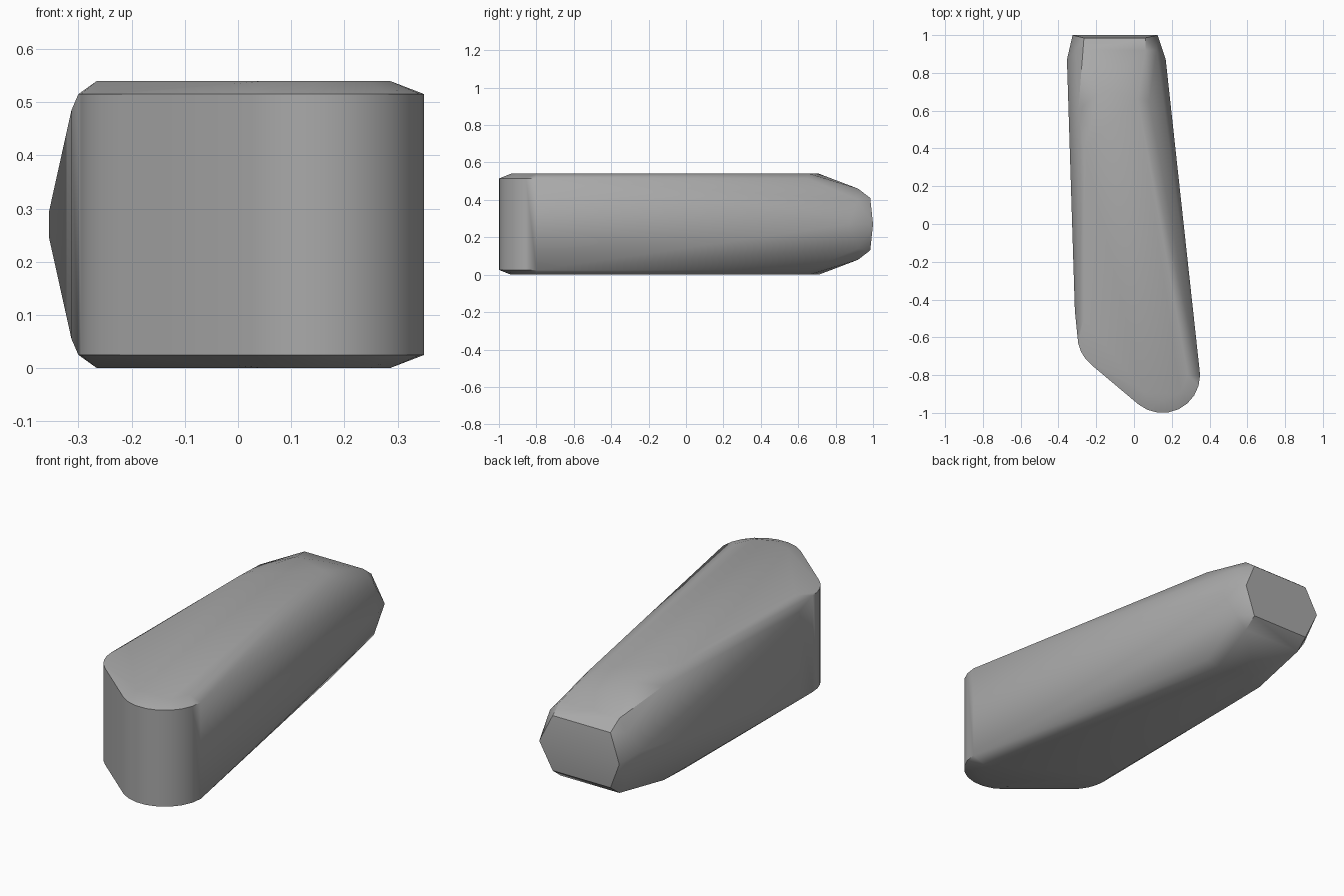
import bpy
import bmesh
from math import cos, sin, radians

default_cube = bpy.data.objects.get("Cube")
if default_cube:
    bpy.data.objects.remove(default_cube, do_unlink=True)

MID_HEIGHT = 0.27


def make_material(name, color):
    material = bpy.data.materials.new(name)
    material.use_nodes = True
    material.diffuse_color = color
    material.node_tree.nodes["Principled BSDF"].inputs["Base Color"].default_value = color
    return material


def arc(cx, cy, radius, start, end, steps, height):
    """Points along a horizontal arc, at a height above the middle plane."""
    points = []
    for i in range(steps + 1):
        angle = radians(start + (end - start) * i / steps)
        points.append((cx + radius * cos(angle), cy + radius * sin(angle), height))
    return points


def mirrored_hull(name, upper_points, material):
    """Convex solid whose lower half mirrors the upper half."""
    bm = bmesh.new()
    for x, y, height in upper_points:
        for side in ((1, -1) if height else (1,)):
            bm.verts.new((x, y, MID_HEIGHT + side * height))
    result = bmesh.ops.convex_hull(bm, input=bm.verts[:])
    unused = set(result["geom_interior"] + result["geom_unused"])
    bmesh.ops.delete(bm, geom=[v for v in unused if isinstance(v, bmesh.types.BMVert)],
                     context="VERTS")
    bmesh.ops.dissolve_limit(bm, angle_limit=radians(0.5), verts=bm.verts[:], edges=bm.edges[:])
    bmesh.ops.recalc_face_normals(bm, faces=bm.faces[:])
    mesh = bpy.data.meshes.new(name)
    bm.to_mesh(mesh)
    bm.free()
    mesh.materials.append(material)
    obj = bpy.data.objects.new(name, mesh)
    bpy.context.collection.objects.link(obj)
    return obj


# Rounded front wall, with a wide tip and a smaller side corner
rim = 0.245
front_wall = arc(0.15, -0.8, 0.2, 0, -129, 8, rim) + arc(-0.1, -0.59, 0.2, 231, 180, 4, rim)

# Flat top, inset from the wall by a shallow bevel
flat_top = arc(0.15, -0.8, 0.135, 0, -135, 3, MID_HEIGHT) + [
    (-0.265, -0.5, MID_HEIGHT), (-0.265, 0.4, MID_HEIGHT),
    (-0.17, 0.71, MID_HEIGHT), (0.02, 0.66, MID_HEIGHT)]

# Long side shoulders
shoulders = [(-0.313, -0.46, 0.215), (-0.295, 0.6, 0.24), (0.08, 0.65, rim)]

# Tapered back end with bevelled corners
back_end = [
    (-0.27, 0.92, 0.19), (0.06, 0.92, 0.19),
    (-0.31, 0.92, 0.13), (0.12, 0.92, 0.13),
    (-0.265, 0.985, 0.14), (0.06, 0.985, 0.14),
    (-0.355, 0.87, 0.025), (0.168, 0.87, 0),
    (-0.325, 1, 0), (0.125, 1, 0)]

grey = make_material("plain grey", (0.4, 0.4, 0.4, 1))
body = mirrored_hull("tapered_block", front_wall + flat_top + shoulders + back_end, grey)

# Smooth the rounded walls, keep the rims crisp
bpy.ops.object.select_all(action="DESELECT")
body.select_set(True)
bpy.context.view_layer.objects.active = body
bpy.ops.object.shade_smooth_by_angle(angle=radians(30))
